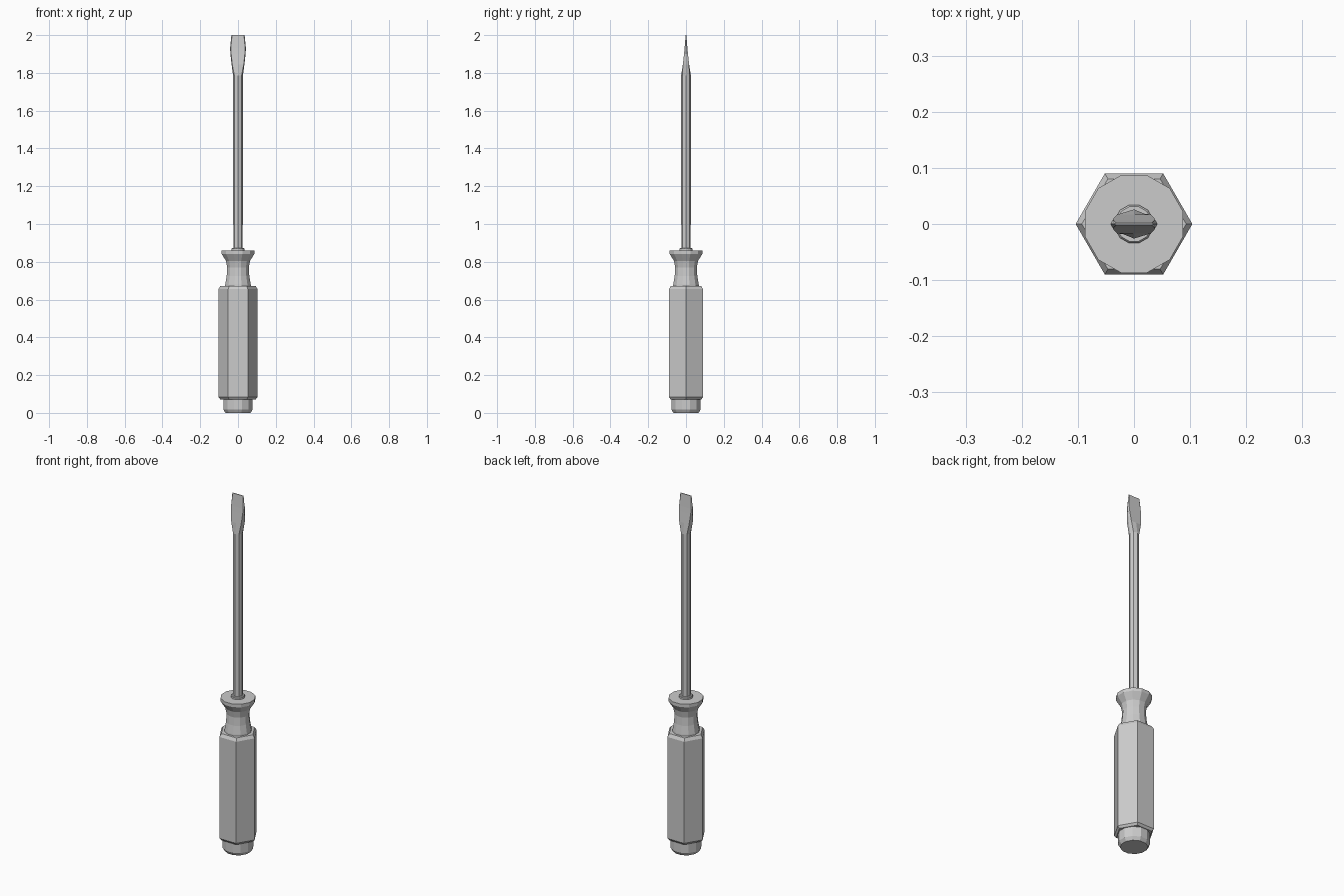
import bpy, bmesh, math

if "Cube" in bpy.data.objects:
    bpy.data.objects.remove(bpy.data.objects["Cube"])


def loft(name, rings):
    """Skin a stack of equal-length point rings and cap both ends."""
    bm = bmesh.new()
    loops = [[bm.verts.new(p) for p in ring] for ring in rings]
    n = len(loops[0])
    for a, b in zip(loops, loops[1:]):
        for i in range(n):
            j = (i + 1) % n
            bm.faces.new((a[i], a[j], b[j], b[i]))
    bm.faces.new(loops[0][::-1])
    bm.faces.new(loops[-1])
    bmesh.ops.recalc_face_normals(bm, faces=bm.faces)
    mesh = bpy.data.meshes.new(name)
    bm.to_mesh(mesh)
    bm.free()
    obj = bpy.data.objects.new(name, mesh)
    bpy.context.collection.objects.link(obj)
    return obj


def ring(r, z, sides, offset=0.0):
    angles = [offset + math.tau * i / sides for i in range(sides)]
    return [(r * math.cos(a), r * math.sin(a), z) for a in angles]


def blade_ring(w, t, z):
    e = w * 0.9
    return [(w, 0, z), (e, t, z), (0, t, z), (-e, t, z),
            (-w, 0, z), (-e, -t, z), (0, -t, z), (e, -t, z)]


# Round handle core: butt cap, hidden middle, waisted neck and collar
half_step = math.pi / 12
core = [(0.069, 0), (0.080, 0.018), (0.080, 0.10), (0.073, 0.64),
        (0.070, 0.68), (0.062, 0.725), (0.059, 0.77), (0.066, 0.805),
        (0.090, 0.842), (0.090, 0.86)]
loft("handle_core", [ring(r, z, 12, half_step) for r, z in core])

# Hexagonal grip with chamfered ends
grip = [(0.094, 0.072), (0.104, 0.084), (0.104, 0.655), (0.093, 0.672)]
loft("hex_grip", [ring(r, z, 6) for r, z in grip])

# Ferrule where the shaft enters the handle
ferrule = [(0.035, 0.85), (0.035, 0.869), (0.032, 0.873)]
loft("ferrule", [ring(r, z, 12, half_step) for r, z in ferrule])

# Eight-sided shaft flowing into the flat driver tip
shaft = [ring(0.025, 0.86, 8), ring(0.026, 1.785, 8)]
blade = [(0.034, 0.0165, 1.845), (0.040, 0.0105, 1.90),
         (0.042, 0.0075, 1.93), (0.035, 0.002, 2.0)]
loft("shaft_and_blade", shaft + [blade_ring(*b) for b in blade])
